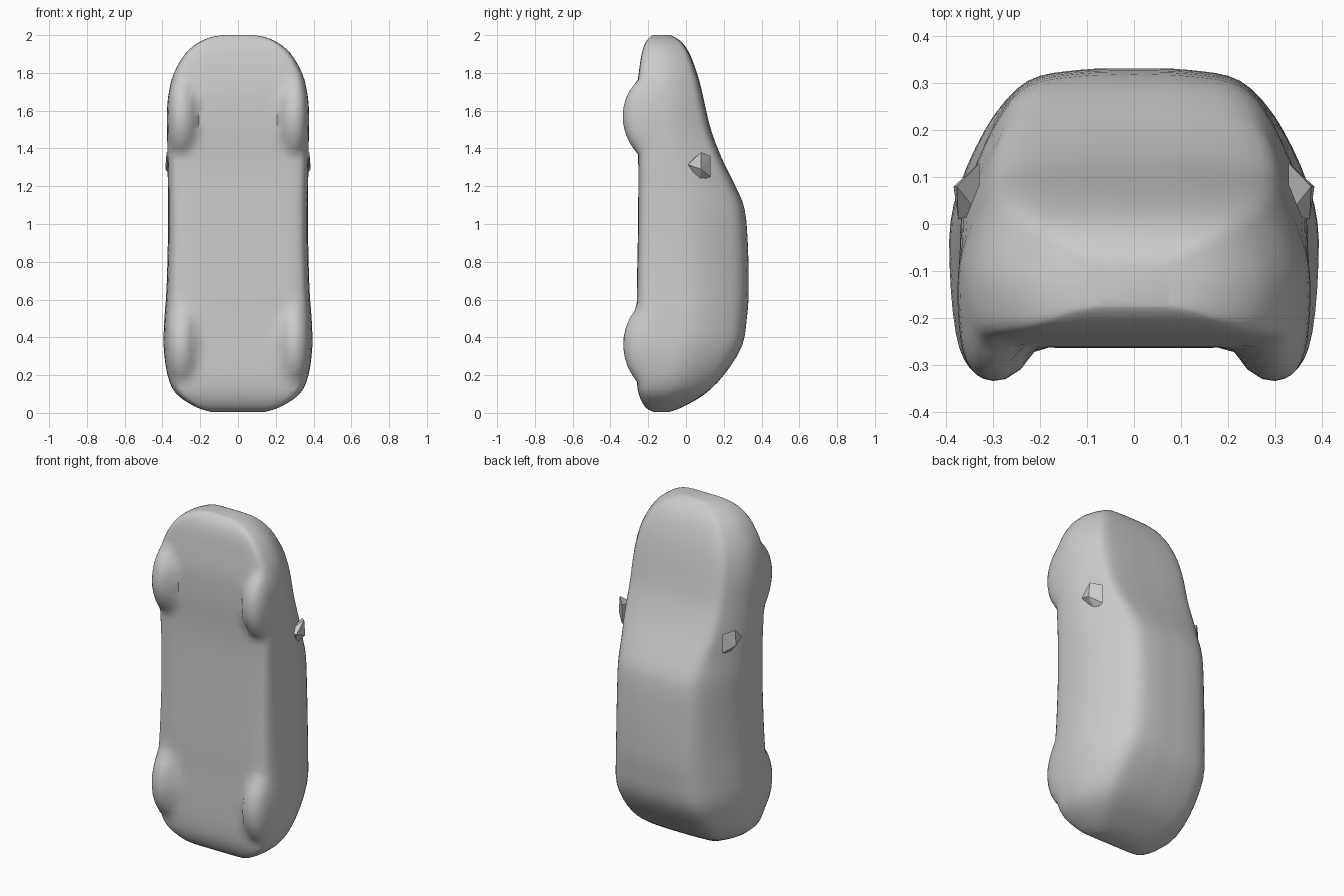
import bpy, bmesh, math
from mathutils import Vector, Matrix

if "Cube" in bpy.data.objects:
    bpy.data.objects.remove(bpy.data.objects["Cube"])

paint = bpy.data.materials.new("grey_clay")
paint.diffuse_color = (0.6, 0.6, 0.6, 1)
paint.use_nodes = True
paint.node_tree.nodes["Principled BSDF"].inputs["Base Color"].default_value = paint.diffuse_color


def spline(points, steps):
    """Smooth curve through the points (Catmull-Rom)."""
    p = [Vector(q) for q in points]
    p = [p[0]] + p + [p[-1]]
    out = []
    for i in range(1, len(p) - 2):
        a, b, c, d = p[i - 1:i + 3]
        for s in range(steps):
            t = s / steps
            out.append(0.5 * (2 * b + (c - a) * t + (2 * a - 5 * b + 4 * c - d) * t * t
                              + (3 * b - a - 3 * c + d) * t ** 3))
    return out + [p[-2]]


# stations along the car: z, half width, floor y, top y, roof width ratio
stations = [
    (0.005, 0.14, -0.17, -0.09, 0.70), (0.03, 0.22, -0.215, -0.02, 0.70),
    (0.10, 0.325, -0.25, 0.10, 0.68), (0.20, 0.372, -0.262, 0.20, 0.66),
    (0.35, 0.392, -0.262, 0.295, 0.63), (0.50, 0.388, -0.26, 0.322, 0.60),
    (0.65, 0.377, -0.26, 0.332, 0.60), (0.90, 0.37, -0.255, 0.327, 0.61),
    (1.08, 0.37, -0.253, 0.31, 0.62), (1.20, 0.37, -0.252, 0.262, 0.65),
    (1.30, 0.372, -0.252, 0.212, 0.70), (1.40, 0.373, -0.256, 0.168, 0.72),
    (1.50, 0.375, -0.262, 0.132, 0.72), (1.60, 0.375, -0.264, 0.107, 0.72),
    (1.70, 0.365, -0.262, 0.085, 0.72), (1.80, 0.338, -0.25, 0.058, 0.72),
    (1.90, 0.28, -0.235, 0.02, 0.72), (1.96, 0.21, -0.215, -0.02, 0.72),
    (1.99, 0.14, -0.19, -0.06, 0.72), (2.0, 0.08, -0.175, -0.085, 0.72)]


def half_section(hw, yb, yt, roof):
    h = yt - yb
    mid = (1 + roof) / 2
    pts = [(0, yb), (0.45 * hw, yb), (0.8 * hw, yb + 0.01 * h), (0.95 * hw, yb + 0.07 * h),
           (hw, yb + 0.28 * h), (0.98 * hw, yb + 0.53 * h), (mid * hw, yb + 0.81 * h),
           (roof * hw, yb + 0.955 * h), (roof * 0.5 * hw, yt - 0.005 * h), (0, yt)]
    return spline([(x, y, 0) for x, y in pts], 4)


def wheel_bulge(x, y, z):
    """Wheels swell out of the floor as soft domes."""
    lift = 0
    for zc in (0.365, 1.565):
        r = ((abs(x) - 0.305) / 0.095) ** 2 + ((z - zc) / 0.195) ** 2
        lift = max(lift, 0.075 * max(0, 1 - r) ** 0.8)
    return y - lift * min(1, max(0, (-0.08 - y) / 0.13))


# body shell lofted from the tail up to the nose
bm = bmesh.new()
rings = []
levels = spline([Vector(s) for s in stations], 3)
for z, hw, yb, yt, roof in levels:
    half = half_section(hw, yb, yt, roof)
    loop = [(p.x, p.y) for p in half] + [(-p.x, p.y) for p in half[-2:0:-1]]
    rings.append([bm.verts.new((x, wheel_bulge(x, y, z), z)) for x, y in loop])
n = len(rings[0])
for a, b in zip(rings, rings[1:]):
    for i in range(n):
        j = (i + 1) % n
        bm.faces.new((a[i], a[j], b[j], b[i]))
bm.faces.new(rings[0][::-1])
bm.faces.new(rings[-1])
bmesh.ops.recalc_face_normals(bm, faces=bm.faces)


def finish(name, bm, smooth):
    me = bpy.data.meshes.new(name)
    bm.to_mesh(me)
    bm.free()
    me.materials.append(paint)
    ob = bpy.data.objects.new(name, me)
    bpy.context.collection.objects.link(ob)
    for p in me.polygons:
        p.use_smooth = smooth
    return ob


body = finish("car_body", bm, True)
bpy.context.view_layer.objects.active = body
body.select_set(True)
bpy.ops.object.shade_smooth_by_angle(angle=math.radians(50))

# small pointed wing mirrors
for side, name in ((1, "right_mirror"), (-1, "left_mirror")):
    bm = bmesh.new()
    tip = [(0.378, 0.08, 1.38), (0.385, 0.08, 1.29), (0.375, 0.01, 1.315),
           (0.33, 0.13, 1.25), (0.33, 0.07, 1.23), (0.33, 0.13, 1.36), (0.33, 0.02, 1.33)]
    vs = [bm.verts.new((side * x, y, z)) for x, y, z in tip]
    bmesh.ops.convex_hull(bm, input=vs)
    bmesh.ops.recalc_face_normals(bm, faces=bm.faces)
    finish(name, bm, False)
